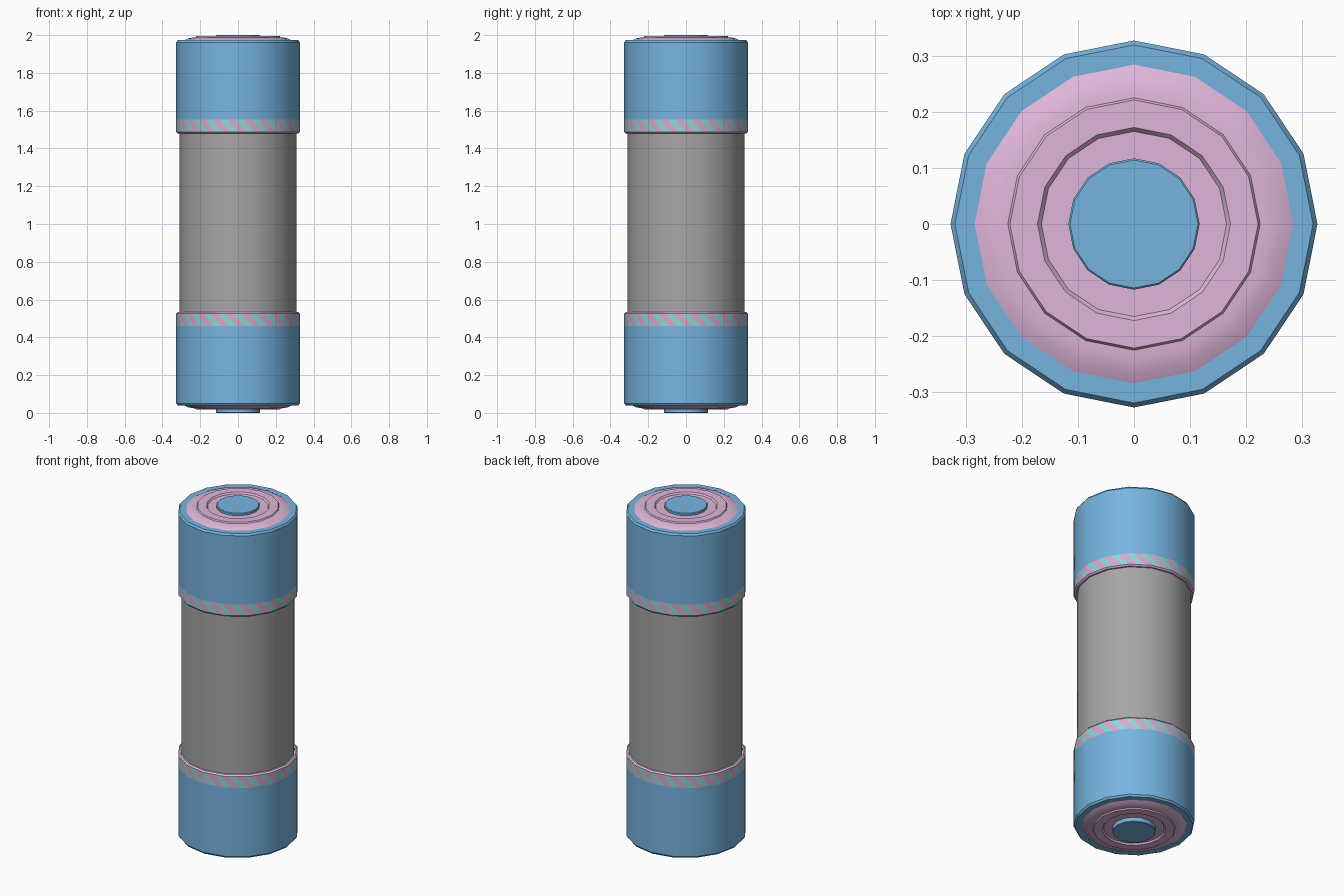
import bpy, bmesh
from math import cos, sin, pi

cube = bpy.data.objects.get("Cube")
if cube:
    bpy.data.objects.remove(cube)

SIDES = 16
FLIP = 2.012          # a height z on the upper half becomes FLIP - z on the lower half


def srgb(r, g, b):
    return [((c / 255 + 0.055) / 1.055) ** 2.4 for c in (r, g, b)] + [1.0]


def material(name, colour):
    m = bpy.data.materials.new(name)
    m.use_nodes = True
    m.diffuse_color = colour
    m.node_tree.nodes["Principled BSDF"].inputs["Base Color"].default_value = colour
    return m


BLUE = material("sky blue", srgb(118, 180, 224))
GREY = material("mid grey", srgb(166, 166, 166))
PINK = material("pale pink", srgb(224, 182, 218))
TEAL = material("pale teal", srgb(138, 216, 214))
ROSE = material("stripe pink", srgb(222, 164, 204))


def rim_point(step, per_side, radius, z):
    """Point on the flat-sided outline; step counts columns around it."""
    side, t = step // per_side, (step % per_side) / per_side
    a, b = (2 * pi * (side + k) / SIDES for k in (0, 1))
    return (radius * (cos(a) + (cos(b) - cos(a)) * t),
            radius * (sin(a) + (sin(b) - sin(a)) * t), z)


def lathe(name, profile, mats, per_side=1, paint=None, caps=False):
    """Spin (radius, z) points into a faceted shell, coloured by a rule."""
    bm = bmesh.new()
    count = SIDES * per_side
    rings = [[bm.verts.new(rim_point(i, per_side, r, z)) for i in range(count)]
             for r, z in profile]
    for row, (lo, hi) in enumerate(zip(rings, rings[1:])):
        for i in range(count):
            j = (i + 1) % count
            face = bm.faces.new((lo[i], lo[j], hi[j], hi[i]))
            face.material_index = paint(i, row) if paint else 0
    if caps:
        bm.faces.new(rings[-1])
    if profile[0][1] > profile[-1][1]:
        bmesh.ops.reverse_faces(bm, faces=bm.faces[:])
    mesh = bpy.data.meshes.new(name)
    bm.to_mesh(mesh)
    bm.free()
    for m in mats:
        mesh.materials.append(m)
    obj = bpy.data.objects.new(name, mesh)
    bpy.context.collection.objects.link(obj)
    bpy.ops.object.select_all(action="DESELECT")
    obj.select_set(True)
    bpy.context.view_layer.objects.active = obj
    bpy.ops.object.shade_smooth_by_angle()
    return obj


# Grey tube between the caps
lathe("tube", [(0.31, 0.5), (0.31, 1.51)], [GREY])

# Radius and height of every cap part, written for the upper end
R = 0.327
LIP = [(0.309, 1.478), (0.319, 1.478), (R, 1.486)]
SLEEVE = [(R, 1.553), (R, 1.962), (0.319, 1.973), (0.284, 1.973)]
END = [(0.285, 1.972), (0.265, 1.982), (0.243, 1.987), (0.225, 1.988),
       (0.221, 1.995), (0.172, 1.995), (0.165, 1.986), (0.11, 1.986)]
ROWS = 6
BAND = [(R, 1.486 + 0.067 * k / ROWS) for k in range(ROWS + 1)]

for end in ("upper", "lower"):
    upper = end == "upper"

    def place(points):
        return [(r, z if upper else FLIP - z) for r, z in points]

    # Slanted stripes keep the same lean at both ends
    def stripe(col, row):
        height = row if upper else ROWS - row
        return 1 if (col + height) % 8 < 4 else 0

    lathe(end + "_lip", place(LIP), [PINK])
    band = lathe(end + "_striped_band", place(BAND), [TEAL, ROSE], 12, stripe)
    band.data.normals_split_custom_set_from_vertices(
        [(v.co.x / R, v.co.y / R, 0) for v in band.data.vertices])
    lathe(end + "_sleeve", place(SLEEVE), [BLUE])
    lathe(end + "_end_plate", place(END), [PINK])
    tip = 2.0 if upper else FLIP
    lathe(end + "_button", place([(0.117, 1.985), (0.117, tip - 0.003), (0.114, tip)]),
          [BLUE], caps=True)
